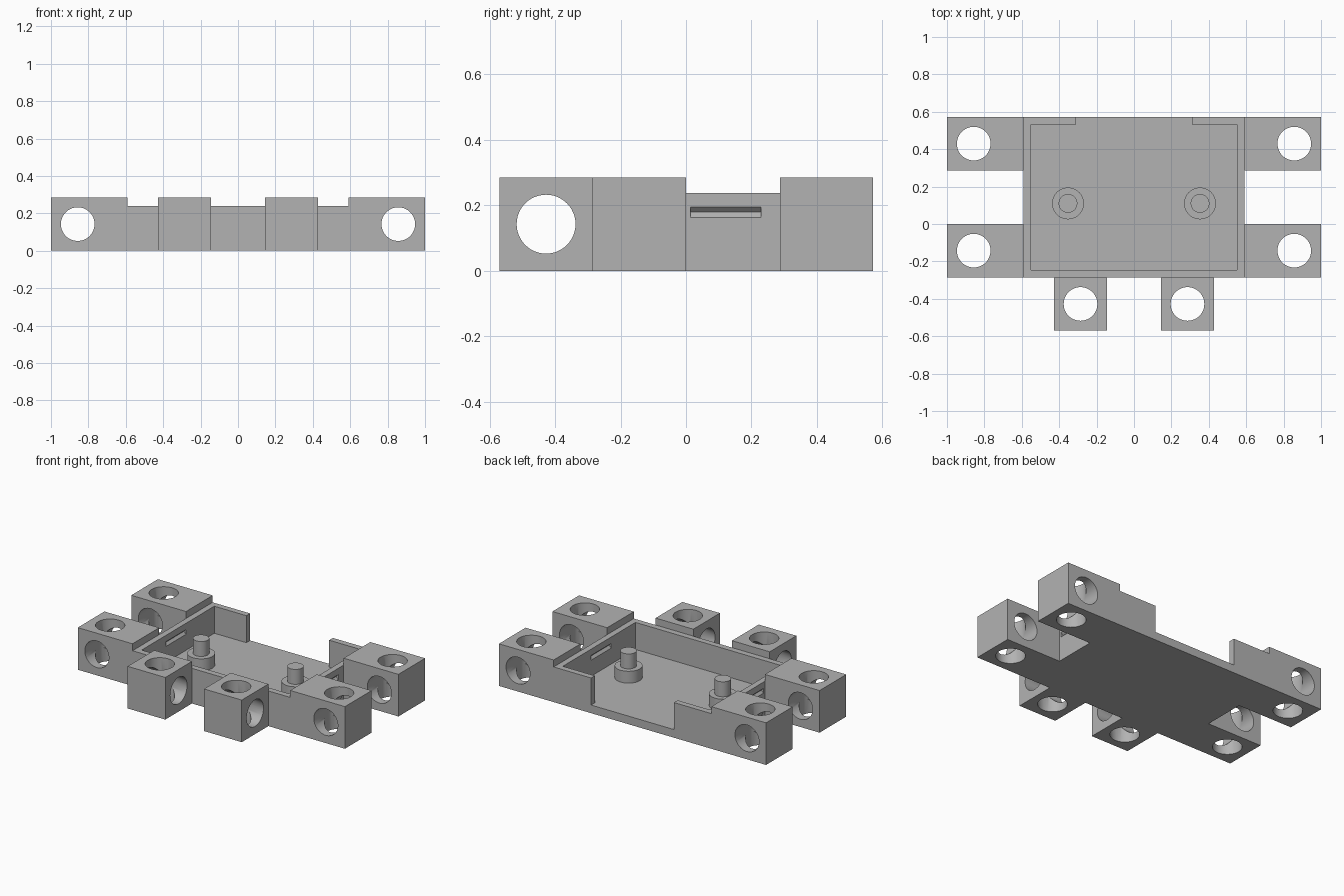
import bpy
from math import pi

cube = bpy.data.objects.get("Cube")
if cube:
    bpy.data.objects.remove(cube, do_unlink=True)

# One plain grey plastic
grey = bpy.data.materials.new("grey_plastic")
grey.use_nodes = True
grey.diffuse_color = (0.45, 0.45, 0.45, 1)
grey.node_tree.nodes["Principled BSDF"].inputs["Base Color"].default_value = (0.45, 0.45, 0.45, 1)

BLOCK = 0.285          # lug height and depth
HOLE = 0.09            # lug hole radius
HALF_W, FRONT, BACK = 0.59, -0.285, 0.572
WALL, FLOOR, RIM = 0.04, 0.055, 0.238
ALONG = {"x": (0, pi / 2, 0), "y": (pi / 2, 0, 0), "z": (0, 0, 0)}


def finish(obj, name):
    obj.name = name
    obj.data.materials.append(grey)
    return obj


def box(name, low, high):
    centre = [(a + b) / 2 for a, b in zip(low, high)]
    bpy.ops.mesh.primitive_cube_add(size=1, location=centre)
    obj = bpy.context.object
    obj.scale = [b - a for a, b in zip(low, high)]
    bpy.ops.object.transform_apply(location=False, rotation=False, scale=True)
    return finish(obj, name)


def rod(name, centre, radius, length, axis="z", sides=48):
    bpy.ops.mesh.primitive_cylinder_add(vertices=sides, radius=radius, depth=length,
                                        location=centre, rotation=ALONG[axis])
    return finish(bpy.context.object, name)


def cut(target, cutters):
    for cutter in cutters:
        cutter.hide_render = True
        mod = target.modifiers.new("cut", "BOOLEAN")
        mod.operation = "DIFFERENCE"
        mod.solver = "EXACT"
        mod.object = cutter
        bpy.ops.object.select_all(action="DESELECT")
        target.select_set(True)
        bpy.context.view_layer.objects.active = target
        bpy.ops.object.modifier_apply(modifier=mod.name)
        bpy.data.objects.remove(cutter, do_unlink=True)


def smooth(obj):
    bpy.ops.object.select_all(action="DESELECT")
    obj.select_set(True)
    bpy.context.view_layer.objects.active = obj
    bpy.ops.object.shade_smooth_by_angle(angle=pi / 6)


def lug(name, low, high, hole_xy, axis):
    """Block with a vertical hole crossed by a horizontal one."""
    block = box(name, (*low, 0), (*high, BLOCK))
    centre = (*hole_xy, BLOCK / 2)
    cut(block, [rod("hole_cutter", centre, HOLE, 1, "z"),
                rod("hole_cutter", centre, HOLE, 0.5, axis)])
    smooth(block)


# Open tray with a gap in the back wall
tray = box("tray", (-HALF_W, FRONT, 0), (HALF_W, BACK, RIM))
inner = HALF_W - WALL
cut(tray, [box("cavity_cutter", (-inner, FRONT + WALL, FLOOR), (inner, BACK - WALL, 1)),
           box("gap_cutter", (-0.31, 0.4, FLOOR), (0.31, 1, 1))])

# Snap grooves in both faces of each side wall
for side in (-1, 1):
    for x in (HALF_W, inner):
        cut(tray, [rod("groove_cutter", (side * x, 0.122, 0.179), 0.016, 0.215, "y", 4)])

# Lugs and posts, mirrored left and right
for side, label in ((-1, "right"), (1, "left")):
    for row, y in (("front", FRONT), ("back", BACK - BLOCK)):
        xs = sorted((side * HALF_W, side * 1.0))
        lug(f"{label}_{row}_side_lug", (xs[0], y), (xs[1], y + BLOCK),
            (side * 0.857, y + BLOCK / 2), "y")
    xs = sorted((side * 0.145, side * 0.427))
    lug(f"{label}_front_lug", (xs[0], FRONT - BLOCK), (xs[1], FRONT),
        (side * 0.286, FRONT - BLOCK / 2), "x")
    # Stepped locating post
    for part, radius, low, high in (("post_base", 0.085, FLOOR - 0.01, 0.135),
                                    ("post_pin", 0.05, 0.13, 0.236)):
        smooth(rod(f"{label}_{part}", (side * 0.353, 0.11, (low + high) / 2),
                   radius, high - low))
